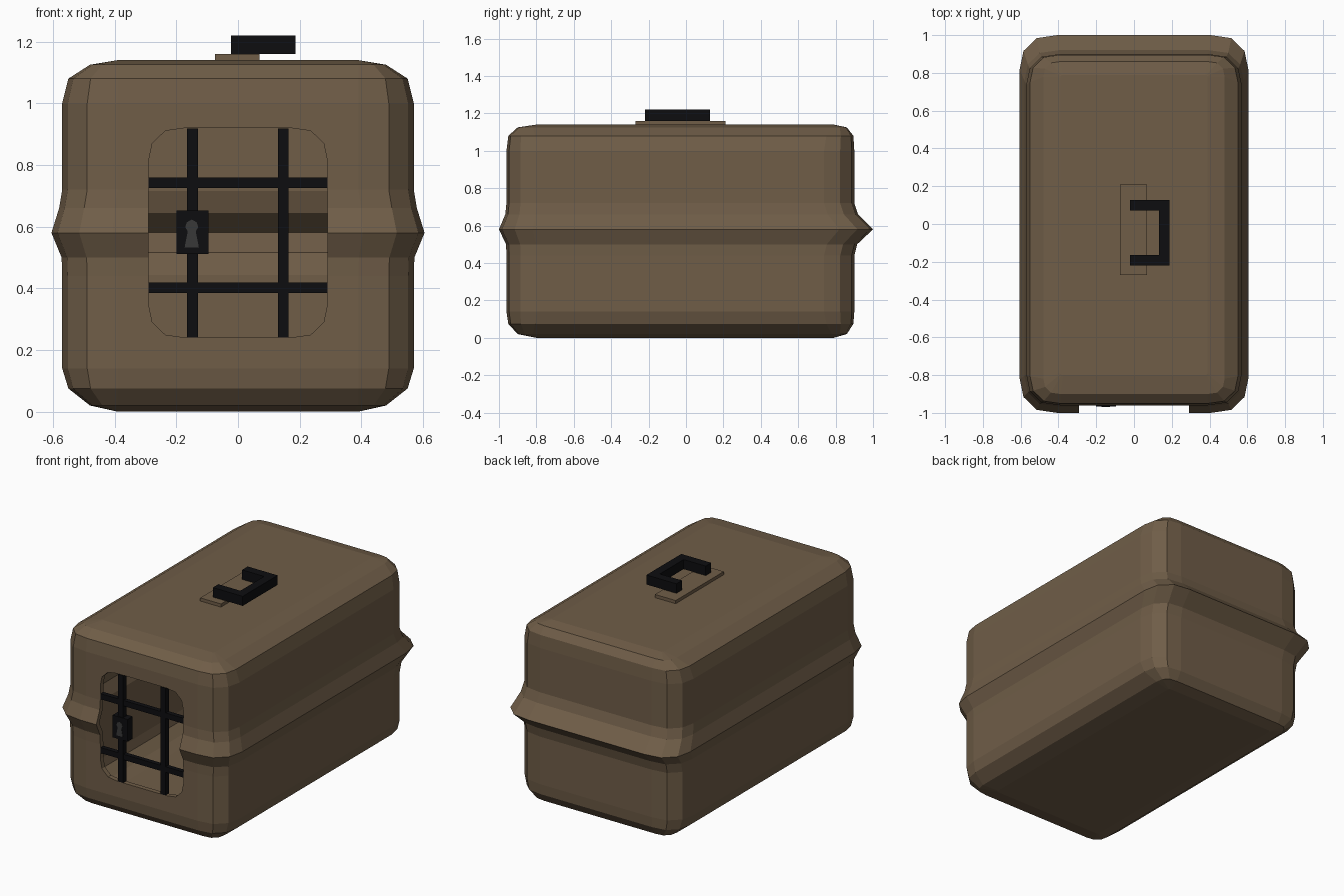
import bpy, bmesh

if "Cube" in bpy.data.objects:
    bpy.data.objects.remove(bpy.data.objects["Cube"])


def material(name, rgb):
    m = bpy.data.materials.new(name)
    m.diffuse_color = (*rgb, 1)
    m.use_nodes = True
    m.node_tree.nodes["Principled BSDF"].inputs["Base Color"].default_value = m.diffuse_color
    return m


BROWN = material("brown_plastic", (0.16, 0.11, 0.064))
BLACK = material("black_metal", (0.004, 0.004, 0.005))
GREY = material("dark_grey", (0.04, 0.04, 0.04))


def finish(name, bm, mat):
    bmesh.ops.recalc_face_normals(bm, faces=bm.faces[:])
    me = bpy.data.meshes.new(name)
    bm.to_mesh(me)
    bm.free()
    me.materials.append(mat)
    ob = bpy.data.objects.new(name, me)
    bpy.context.collection.objects.link(ob)
    return ob


def loft(name, rings, mat):
    """Skin a stack of equal-length point rings and cap both ends."""
    bm = bmesh.new()
    loops = [[bm.verts.new(p) for p in ring] for ring in rings]
    n = len(loops[0])
    for a, b in zip(loops, loops[1:]):
        for i in range(n):
            j = (i + 1) % n
            bm.faces.new((a[i], a[j], b[j], b[i]))
    bm.faces.new(loops[0])
    bm.faces.new(loops[-1])
    return finish(name, bm, mat)


def box(name, x, y, z, mat):
    ring = [(x[0], y[0]), (x[1], y[0]), (x[1], y[1]), (x[0], y[1])]
    return loft(name, [[(*p, h) for p in ring] for h in z], mat)


def prism_y(name, pts, y0, y1, mat):
    return loft(name, [[(x, y, z) for x, z in pts] for y in (y0, y1)], mat)


def rounded_rect(x0, x1, y0, y1, c):
    """Rectangle with three-segment corners."""
    k = [(0, 0.9 * c), (0.1 * c, 0.42 * c), (0.45 * c, 0.08 * c), (c, 0)]
    r = k[::-1]
    return ([(x0 + a, y0 + b) for a, b in k] + [(x1 - a, y0 + b) for a, b in r]
            + [(x1 - a, y1 - b) for a, b in k] + [(x0 + a, y1 - b) for a, b in r])


# Shell: height, half width, front, back, corner size
sections = [
    (0.00, 0.39, -0.80, 0.79, 0.015), (0.02, 0.48, -0.90, 0.86, 0.09),
    (0.075, 0.55, -0.95, 0.895, 0.16), (0.14, 0.57, -0.96, 0.90, 0.18),
    (0.44, 0.57, -0.96, 0.90, 0.18), (0.50, 0.572, -0.962, 0.915, 0.18),
    (0.58, 0.605, -1.0, 1.0, 0.20), (0.66, 0.58, -0.966, 0.92, 0.18),
    (0.72, 0.57, -0.96, 0.90, 0.18), (1.00, 0.57, -0.96, 0.90, 0.18),
    (1.08, 0.55, -0.95, 0.895, 0.16), (1.125, 0.48, -0.90, 0.86, 0.09),
    (1.14, 0.39, -0.80, 0.79, 0.015)]
shell = loft("carrier_shell", [[(*p, z) for p in rounded_rect(-w, w, f, b, c)]
                               for z, w, f, b, c in sections], BROWN)
wall = shell.modifiers.new("wall", 'SOLIDIFY')
wall.thickness = 0.03
wall.offset = -1

# Door opening
cutter = prism_y("door_cutter", rounded_rect(-0.29, 0.29, 0.24, 0.92, 0.12),
                 -1.2, -0.75, BROWN)
cutter.hide_render = True
cutter.hide_viewport = True
cut = shell.modifiers.new("opening", 'BOOLEAN')
cut.operation = 'DIFFERENCE'
cut.solver = 'EXACT'
cut.object = cutter

# Door bars
for i, x in enumerate((-0.148, 0.147)):
    box(f"door_bar_vertical_{i}", (x - 0.0175, x + 0.0175), (-0.96, -0.925),
        (0.238, 0.918), BLACK)
for i, z in enumerate((0.402, 0.742)):
    box(f"door_bar_horizontal_{i}", (-0.29, 0.29), (-0.957, -0.928),
        (z - 0.0175, z + 0.0175), BLACK)

# Lock and keyhole
box("lock_plate", (-0.2, -0.095), (-0.966, -0.915), (0.512, 0.652), BLACK)
prism_y("keyhole", [(-0.173, 0.533), (-0.127, 0.533), (-0.137, 0.585),
                    (-0.129, 0.598), (-0.134, 0.614), (-0.15, 0.623),
                    (-0.166, 0.614), (-0.171, 0.598), (-0.163, 0.585)],
        -0.968, -0.96, GREY)

# Handle plate and folded U-shaped handle
box("handle_plate", (-0.075, 0.07), (-0.27, 0.21), (1.13, 1.16), BROWN)
u = [(-0.022, -0.22), (0.187, -0.22), (0.187, 0.128), (-0.022, 0.128),
     (-0.022, 0.072), (0.132, 0.072), (0.132, -0.165), (-0.022, -0.165)]
loft("carry_handle", [[(*p, z) for p in u] for z in (1.16, 1.22)], BLACK)
